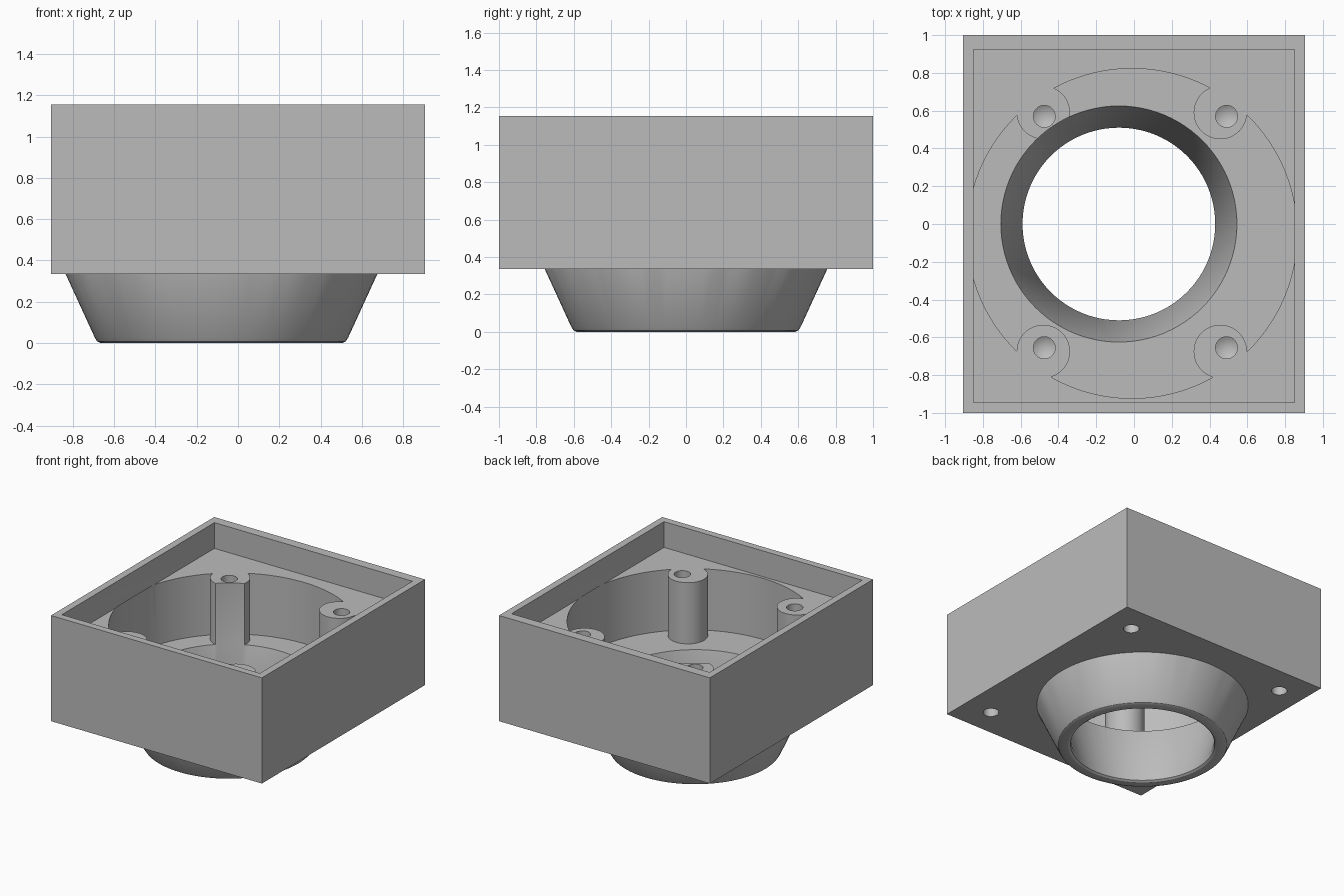
import bpy, bmesh, math
from mathutils import Matrix, Vector

default = bpy.data.objects.get("Cube")
if default:
    bpy.data.objects.remove(default, do_unlink=True)

# Key heights and centres
BASE, TOP, LEDGE, FLOOR = 0.335, 1.155, 0.955, 0.48
CAVITY_X, CAVITY_Y, BORE_X = -0.01, -0.05, -0.08


def finish(bm, name):
    bmesh.ops.recalc_face_normals(bm, faces=bm.faces[:])
    mesh = bpy.data.meshes.new(name)
    bm.to_mesh(mesh)
    bm.free()
    ob = bpy.data.objects.new(name, mesh)
    bpy.context.collection.objects.link(ob)
    return ob


def block(name, low, high):
    low, high = Vector(low), Vector(high)
    bm = bmesh.new()
    place = Matrix.Translation((low + high) / 2) @ Matrix.Diagonal((*(high - low), 1))
    bmesh.ops.create_cube(bm, size=1, matrix=place)
    return finish(bm, name)


def lathe(name, profile, x, y, sides=96):
    """Closed solid turned from (radius, height) points, ends on the axis."""
    bm = bmesh.new()
    rings = []
    for r, z in profile:
        if r == 0:
            rings.append([bm.verts.new((x, y, z))] * sides)
        else:
            angles = [math.tau * i / sides for i in range(sides)]
            rings.append([bm.verts.new((x + r * math.cos(a), y + r * math.sin(a), z))
                          for a in angles])
    for a, b in zip(rings, rings[1:]):
        for i in range(sides):
            j = (i + 1) % sides
            corners = dict.fromkeys((a[i], a[j], b[j], b[i]))
            bm.faces.new(list(corners))
    return finish(bm, name)


def rod(name, r, low, high, x, y, sides=96):
    return lathe(name, [(0, low), (r, low), (r, high), (0, high)], x, y, sides)


def combine(target, tool, operation):
    mod = target.modifiers.new("Combine", 'BOOLEAN')
    mod.operation, mod.object, mod.solver = operation, tool, 'EXACT'
    bpy.context.view_layer.objects.active = target
    bpy.ops.object.modifier_apply(modifier=mod.name)
    bpy.data.objects.remove(tool, do_unlink=True)


# Square box with a tapered collar underneath
housing = block("speaker_style_housing", (-0.905, -1, BASE), (0.905, 1, TOP))
housing.name = "housing"
collar = lathe("collar", [(0, 0), (0.585, 0), (0.602, 0.008), (0.614, 0.028),
                          (0.755, BASE), (0.755, 0.4), (0, 0.4)], BORE_X, 0)
combine(housing, collar, 'UNION')

# Shallow rectangular recess inside the rim
combine(housing, block("recess", (-0.85, -0.945, LEDGE), (0.85, 0.925, 1.3)), 'DIFFERENCE')

# Round cavity that leaves four screw posts standing
cavity = rod("cavity", 0.873, FLOOR, LEDGE + 0.002, CAVITY_X, CAVITY_Y, 128)
for x in (-0.48, 0.457):
    for y in (-0.675, 0.59):
        combine(cavity, rod("post", 0.141, 0.3, 1.1, x, y, 48), 'DIFFERENCE')
combine(housing, cavity, 'DIFFERENCE')

# Tapered bore, which also trims the posts
bore = lathe("bore", [(0, -0.1), (0.53, -0.1), (0.53, 0), (0.515, 0.01), (0.51, 0.035),
                      (0.625, FLOOR), (0.625, 1.1), (0, 1.1)], BORE_X, 0)
combine(housing, bore, 'DIFFERENCE')

# Drilled holes in the posts
for x in (-0.475, 0.49):
    for y in (-0.655, 0.57):
        hole = lathe("post_hole", [(0, 0.6), (0.058, 0.635), (0.058, 1.1), (0, 1.1)], x, y, 32)
        combine(housing, hole, 'DIFFERENCE')

# Blind holes in the underside corners
for x in (-0.7, 0.68):
    for y in (-0.78, 0.78):
        hole = lathe("base_hole", [(0, 0.2), (0.056, 0.2), (0.056, 0.6), (0, 0.635)], x, y, 32)
        combine(housing, hole, 'DIFFERENCE')

# Single grey finish
grey = bpy.data.materials.new("plain grey")
grey.use_nodes = True
grey.diffuse_color = (0.5, 0.5, 0.5, 1)
grey.node_tree.nodes["Principled BSDF"].inputs["Base Color"].default_value = (0.5, 0.5, 0.5, 1)
housing.data.materials.clear()
housing.data.materials.append(grey)
for face in housing.data.polygons:
    face.material_index = 0

bpy.ops.object.select_all(action='DESELECT')
housing.select_set(True)
bpy.context.view_layer.objects.active = housing
bpy.ops.object.shade_smooth_by_angle(angle=math.radians(30))
